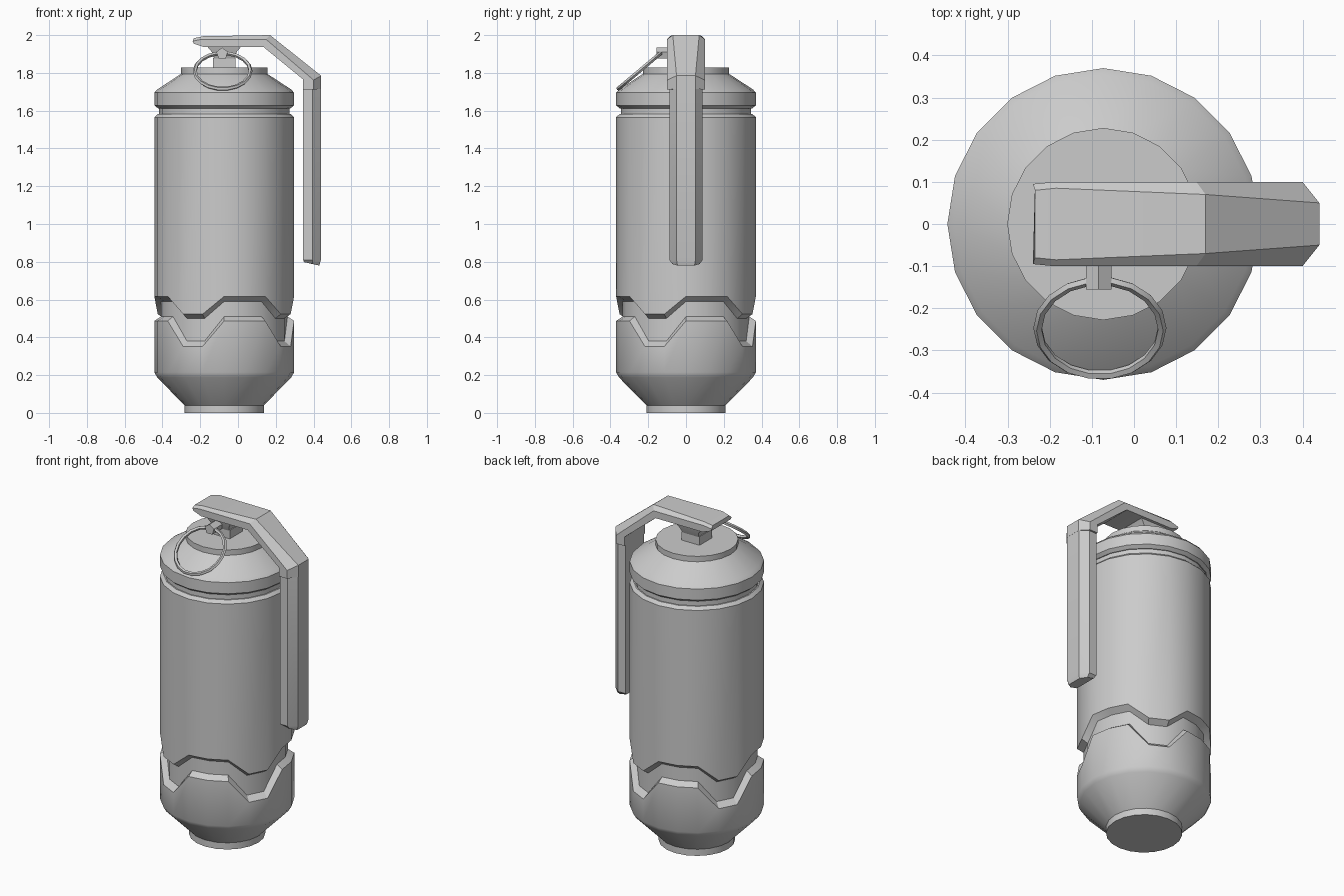
import bpy, bmesh, math
from mathutils import Matrix

if "Cube" in bpy.data.objects:
    bpy.data.objects.remove(bpy.data.objects["Cube"])

CX = -0.073          # body axis
SIDES = 20


def finish(bm, name):
    """Smooth shallow edges, keep the rest sharp, and link the object."""
    bmesh.ops.recalc_face_normals(bm, faces=bm.faces)
    for f in bm.faces:
        f.smooth = True
    for e in bm.edges:
        e.smooth = e.calc_face_angle(0) < math.radians(30)
    me = bpy.data.meshes.new(name)
    bm.to_mesh(me)
    bm.free()
    ob = bpy.data.objects.new(name, me)
    bpy.context.collection.objects.link(ob)
    return ob


def loft(name, rings, caps=(True, True)):
    """Skin a list of equally long vertex rings."""
    bm = bmesh.new()
    vr = [[bm.verts.new(p) for p in ring] for ring in rings]
    n = len(vr[0])
    for a, b in zip(vr, vr[1:]):
        for i in range(n):
            j = (i + 1) % n
            bm.faces.new((a[i], a[j], b[j], b[i]))
    if caps[0]:
        bm.faces.new(vr[0])
    if caps[1]:
        bm.faces.new(vr[-1])
    return finish(bm, name)


def turned(name, profile, caps=(True, True)):
    """Lathe (radius, z) points; (radius, z_high, z_low) makes a zigzag ring."""
    rings = []
    for p in profile:
        ring = []
        for k in range(SIDES):
            a = 2 * math.pi * k / SIDES
            z = p[1] if k % 5 < 3 else p[-1]
            ring.append((CX + p[0] * math.sin(a), -p[0] * math.cos(a), z))
        rings.append(ring)
    return loft(name, rings, caps)


def rect(cx, cy, hx, hy, z):
    return [(cx - hx, cy - hy, z), (cx + hx, cy - hy, z),
            (cx + hx, cy + hy, z), (cx - hx, cy + hy, z)]


def bar(name, stations):
    """Sweep a six-sided chamfered section: inner, mid, outer (x, z), half widths."""
    rings = []
    for inn, mid, out, w, wo in stations:
        rings.append([(inn[0], -w, inn[1]), (mid[0], -w, mid[1]), (out[0], -wo, out[1]),
                      (out[0], wo, out[1]), (mid[0], w, mid[1]), (inn[0], w, inn[1])])
    return loft(name, rings)


# Body: bottom cup and main shell with interlocking zigzag rims over a core
turned("bottom_cup", [(.21, 0), (.21, .04), (.355, .188), (.37, .215),
                      (.37, .487, .352), (.335, .51, .38)], (True, False))
turned("inner_core", [(.335, .3), (.335, .7)])
turned("main_shell", [(.335, .59, .50), (.37, .617, .523), (.37, 1.565), (.352, 1.582)],
       (False, True))
turned("neck_groove", [(.345, 1.55), (.345, 1.65)])
turned("top_shoulder", [(.35, 1.612), (.37, 1.628), (.37, 1.695), (.355, 1.712),
                        (.228, 1.795)])
turned("top_disc", [(.228, 1.78), (.228, 1.828)])

# Fuse stem and flared block carrying the lever
loft("fuse_stem", [rect(CX, 0, .06, .06, 1.82), rect(CX, 0, .06, .06, 1.88)])
loft("fuse_block", [rect(CX, 0, .05, .055, 1.865), rect(CX, 0, .065, .075, 1.91),
                    rect(CX, 0, .095, .085, 1.945)])

# Safety lever: bent head plate and the long handle
bar("lever_head", [
    ((-.235, 1.955), (-.24, 1.968), (-.235, 1.983), .095, .08),
    ((-.18, 1.937), (-.19, 1.978), (-.185, 1.994), .1, .085),
    ((.135, 1.937), (.148, 1.978), (.17, 2.0), .1, .07),
    ((.345, 1.765), (.4, 1.762), (.44, 1.785), .1, .05),
    ((.345, 1.712), (.4, 1.712), (.44, 1.715), .1, .05)])
bar("lever_handle", [
    ((.345, 1.73), (.395, 1.73), (.439, 1.73), .088, .05),
    ((.345, .81), (.395, .81), (.439, .81), .088, .05),
    ((.35, .798), (.395, .788), (.43, .78), .072, .045)])

# Pull pin: short hexagonal rod in front of the block
bm = bmesh.new()
bmesh.ops.create_cone(bm, cap_ends=True, segments=5, radius1=.032, radius2=.032, depth=.1,
                      matrix=Matrix.Translation((-.084, -.105, 1.902))
                      @ Matrix.Rotation(math.pi / 2, 4, 'X'))
finish(bm, "pull_pin")

# Pull ring: tilted low-poly ring hanging from the pin
tilt = Matrix.Translation((-.081, -.247, 1.81)) @ Matrix.Rotation(math.radians(40), 4, 'X')
bm = bmesh.new()
N, M, R, T = 18, 5, .147, .011
grid = [[bm.verts.new(((R + T * math.cos(v * math.tau / M)) * math.cos(u * math.tau / N),
                       (R + T * math.cos(v * math.tau / M)) * math.sin(u * math.tau / N),
                       T * math.sin(v * math.tau / M))) for v in range(M)] for u in range(N)]
for u in range(N):
    for v in range(M):
        a, b = grid[u], grid[(u + 1) % N]
        bm.faces.new((a[v], b[v], b[(v + 1) % M], a[(v + 1) % M]))
bmesh.ops.transform(bm, matrix=tilt, verts=bm.verts)
finish(bm, "pull_ring")
